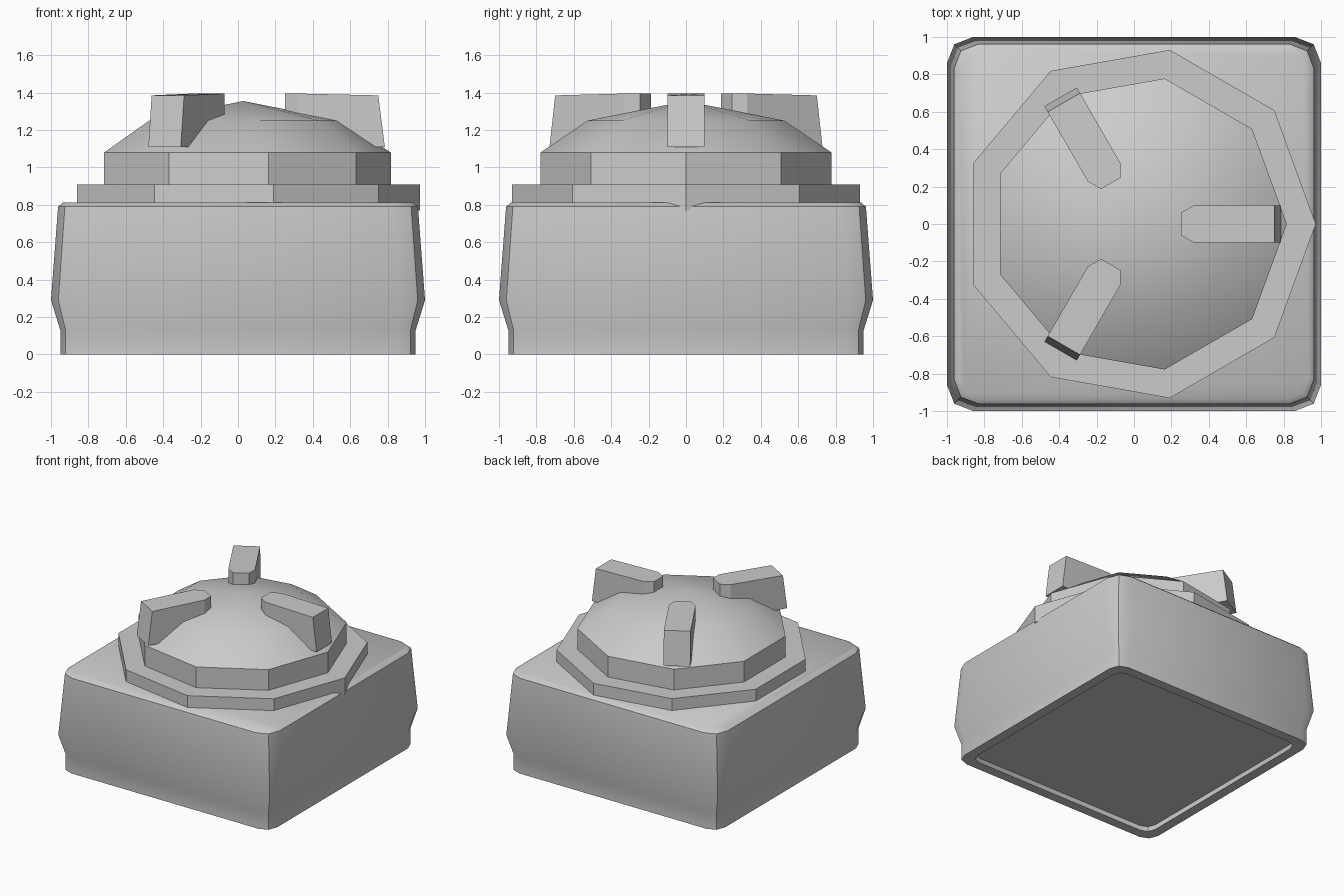
import bpy, bmesh, math
from mathutils import Matrix

cube = bpy.data.objects.get("Cube")
if cube:
    bpy.data.objects.remove(cube, do_unlink=True)

grey = bpy.data.materials.new("light_grey")
grey.use_nodes = True
grey.diffuse_color = (0.6, 0.6, 0.6, 1)
grey.node_tree.nodes["Principled BSDF"].inputs["Base Color"].default_value = (0.6, 0.6, 0.6, 1)


def finish(name, bm, angle):
    bmesh.ops.recalc_face_normals(bm, faces=bm.faces)
    mesh = bpy.data.meshes.new(name)
    bm.to_mesh(mesh)
    bm.free()
    obj = bpy.data.objects.new(name, mesh)
    bpy.context.collection.objects.link(obj)
    mesh.materials.append(grey)
    bpy.ops.object.select_all(action='DESELECT')
    obj.select_set(True)
    bpy.context.view_layer.objects.active = obj
    bpy.ops.object.shade_smooth_by_angle(angle=math.radians(angle))
    return obj


def loft(name, rings, angle):
    """Skin a stack of closed rings and cap both ends."""
    bm = bmesh.new()
    loops = [[bm.verts.new(p) for p in ring] for ring in rings]
    for a, b in zip(loops, loops[1:]):
        if len(b) == 1:
            for i in range(len(a)):
                bm.faces.new((a[i], a[(i + 1) % len(a)], b[0]))
        else:
            for i in range(len(a)):
                j = (i + 1) % len(a)
                bm.faces.new((a[i], a[j], b[j], b[i]))
    for end in (loops[0], loops[-1]):
        if len(end) > 1:
            bm.faces.new(end)
    return finish(name, bm, angle)


def square(half, cut, z):
    """Square ring with two-step rounded corners."""
    corner = [(half, half - cut), (half - cut * 0.28, half - cut * 0.28), (half - cut, half)]
    ring = []
    for k in range(4):
        turn = Matrix.Rotation(k * math.pi / 2, 2)
        for x, y in corner:
            px, py = turn[0][0] * x + turn[0][1] * y, turn[1][0] * x + turn[1][1] * y
            ring.append((px, py, z))
    return ring


def nonagon(radius, z):
    angles = [math.radians(40 * i) for i in range(9)]
    return [(0.027 + radius * math.cos(a), radius * math.sin(a), z) for a in angles]


# Body with a stepped foot and a shallow recess underneath
loft("base_body", [
    square(0.87, 0.08, 0.04), square(0.87, 0.08, 0), square(0.95, 0.1, 0),
    square(0.95, 0.1, 0.13), square(1.0, 0.14, 0.29), square(0.962, 0.13, 0.79),
    square(0.935, 0.11, 0.813)], 40)

# Nine-sided collar, then the drum with its faceted dome
loft("collar", [nonagon(0.945, 0.77), nonagon(0.945, 0.91)], 35)
loft("dome", [nonagon(0.79, 0.88), nonagon(0.79, 1.08), nonagon(0.535, 1.25),
              [(0.027, 0, 1.355)]], 35)

# Three radial lugs with pointed inner ends
plan = [(0.25, 0.06), (0.32, 0.1), (0.785, 0.1)]
outline = plan + [(x, -y) for x, y in reversed(plan)]
for k, name in enumerate(("left_lug", "back_right_lug", "front_right_lug")):
    low = [(x, y, 1.11) for x, y in outline]
    high = [(min(x, 0.75), y, 1.385 if x > 0.7 else 1.395) for x, y in outline]
    lug = loft(name, [low, high], 20)
    lug.data.transform(Matrix.Rotation(k * math.tau / 3, 4, 'Z'))
